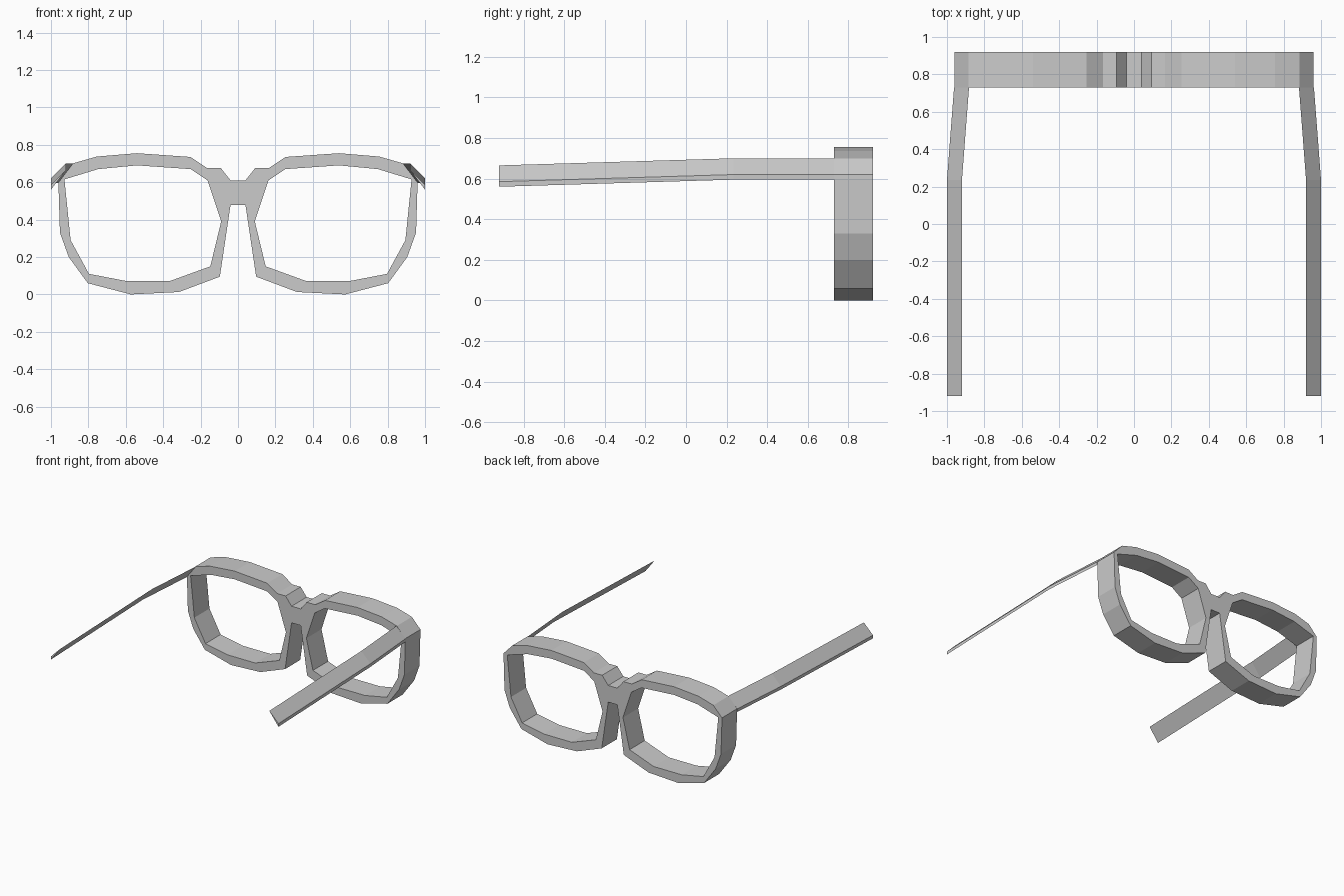
import bpy, bmesh, math

if "Cube" in bpy.data.objects:
    bpy.data.objects.remove(bpy.data.objects["Cube"])

# Right-half outlines in the front view (x, z)
RIM = [(0.04, 0.61), (0.093, 0.677), (0.167, 0.677), (0.255, 0.735), (0.54, 0.755),
       (0.755, 0.737), (0.885, 0.70), (0.96, 0.62), (0.96, 0.595), (0.952, 0.33),
       (0.905, 0.20), (0.803, 0.06), (0.573, 0.0), (0.315, 0.013), (0.097, 0.095),
       (0.04, 0.478)]
LENS = [(0.928, 0.615), (0.895, 0.29), (0.797, 0.11), (0.605, 0.073), (0.36, 0.073),
        (0.148, 0.15), (0.09, 0.39), (0.163, 0.61), (0.253, 0.67), (0.54, 0.69),
        (0.748, 0.67)]
FRONT_Y, BACK_Y = 0.73, 0.92


def mirrored(points):
    return [(-x, z) for x, z in reversed(points)]


def tidy(mesh):
    bm = bmesh.new()
    bm.from_mesh(mesh)
    bmesh.ops.remove_doubles(bm, verts=bm.verts, dist=0.0005)
    bmesh.ops.recalc_face_normals(bm, faces=bm.faces)
    for f in bm.faces:
        f.smooth = False
    bm.to_mesh(mesh)
    bm.free()


# Spectacle front: one filled outline with two lens openings, extruded in depth
curve = bpy.data.curves.new("rim_front", 'CURVE')
curve.dimensions = '2D'
curve.fill_mode = 'BOTH'
curve.extrude = (BACK_Y - FRONT_Y) / 2
for loop in (RIM + mirrored(RIM), LENS, mirrored(LENS)):
    spline = curve.splines.new('POLY')
    spline.points.add(len(loop) - 1)
    for p, (x, z) in zip(spline.points, loop):
        p.co = (x, z, 0, 1)
    spline.use_cyclic_u = True
rim = bpy.data.objects.new("rim_front", curve)
bpy.context.collection.objects.link(rim)
rim.rotation_euler.x = math.pi / 2
rim.location.y = (FRONT_Y + BACK_Y) / 2
bpy.context.view_layer.objects.active = rim
rim.select_set(True)
bpy.ops.object.convert(target='MESH')
bpy.ops.object.transform_apply(location=True, rotation=True, scale=True)
tidy(rim.data)

# Temple arms: slim triangular section swept along three stations (y, x shift, z shift)
SECTION = [(0.92, 0.70), (1.0, 0.62), (1.0, 0.595)]
STATIONS = [(-0.92, 0.0, -0.035), (0.235, 0.0, 0.0), (FRONT_Y, -0.038, 0.0)]
for name, side in (("temple_right", 1), ("temple_left", -1)):
    bm = bmesh.new()
    rings = [[bm.verts.new((side * (x + dx), y, z + dz)) for x, z in SECTION]
             for y, dx, dz in STATIONS]
    for a, b in zip(rings, rings[1:]):
        for i in range(3):
            j = (i + 1) % 3
            bm.faces.new((a[i], a[j], b[j], b[i]))
    bm.faces.new(rings[0])
    bm.faces.new(rings[-1])
    mesh = bpy.data.meshes.new(name)
    bm.to_mesh(mesh)
    bm.free()
    tidy(mesh)
    bpy.context.collection.objects.link(bpy.data.objects.new(name, mesh))
